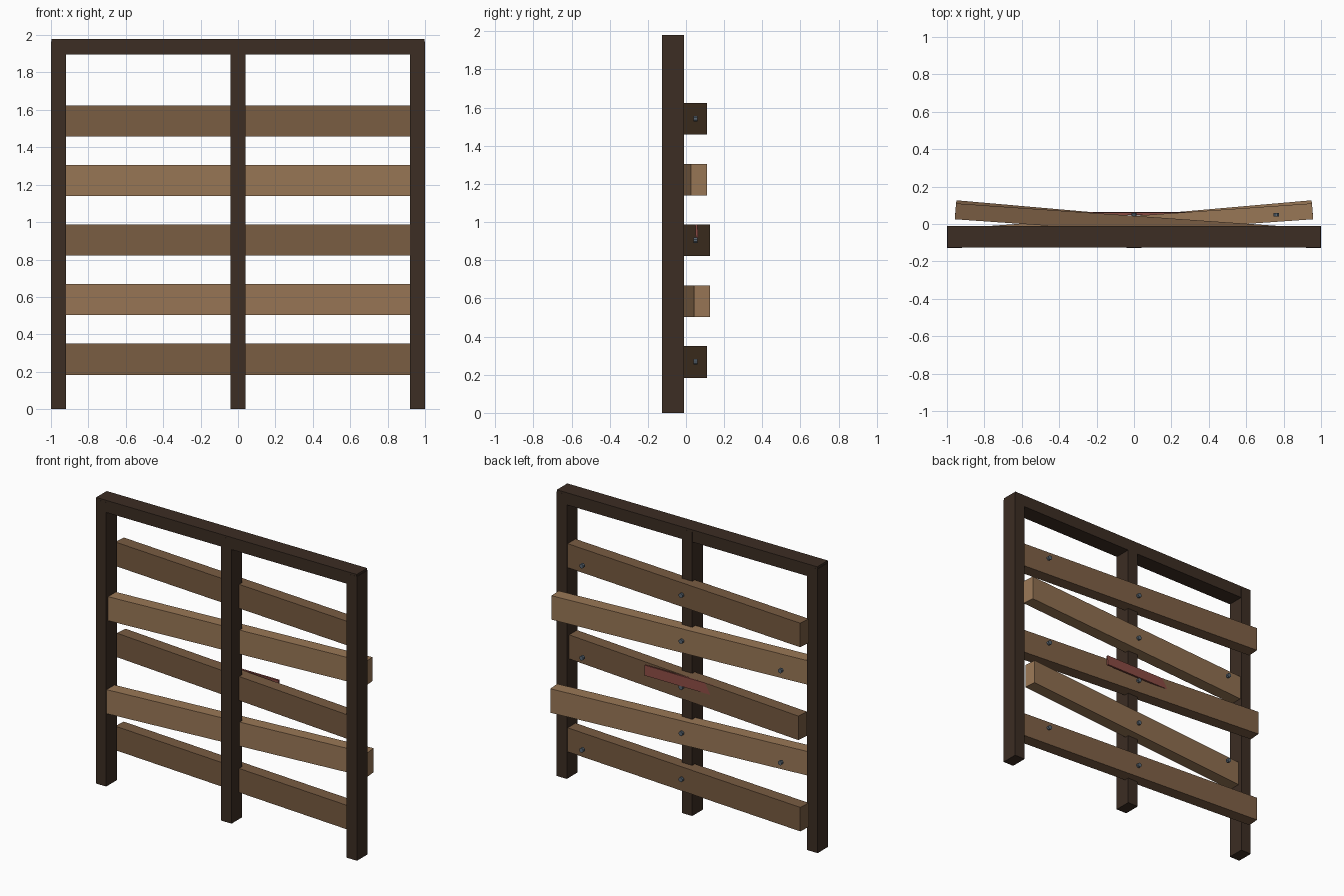
import bpy, math
from mathutils import Matrix

cube = bpy.data.objects.get("Cube")
if cube:
    bpy.data.objects.remove(cube, do_unlink=True)


def material(name, rgb):
    """Flat material from 0-255 sRGB values."""
    lin = [((c / 255 + 0.055) / 1.055) ** 2.4 for c in rgb] + [1.0]
    m = bpy.data.materials.new(name)
    m.use_nodes = True
    m.diffuse_color = lin
    bsdf = next(n for n in m.node_tree.nodes if n.type == 'BSDF_PRINCIPLED')
    bsdf.inputs["Base Color"].default_value = lin
    return m


FRAME = material("dark frame wood", (60, 45, 35))
BROWN = material("brown plank wood", (121, 92, 66))
TAN = material("tan plank wood", (153, 119, 86))
STEEL = material("steel", (90, 103, 115))
RED = material("faded red paint", (138, 75, 67))


def finish(name, mat, matrix):
    ob = bpy.context.object
    ob.name = ob.data.name = name
    ob.data.transform(matrix)
    ob.data.materials.append(mat)
    return ob


def box(name, mat, center, size, rot=(0, 0, 0)):
    bpy.ops.mesh.primitive_cube_add(size=1)
    m = Matrix.Translation(center)
    for angle, axis in zip(rot, "XYZ"):
        m = m @ Matrix.Rotation(math.radians(angle), 4, axis)
    return finish(name, mat, m @ Matrix.Diagonal((*size, 1)))


def bolt(name, x, z):
    bpy.ops.mesh.primitive_cylinder_add(vertices=8, radius=0.0155, depth=0.02)
    turn = Matrix.Rotation(math.pi / 2, 4, 'X') @ Matrix.Rotation(math.pi / 8, 4, 'Z')
    finish(name, STEEL, Matrix.Translation((x, 0.05, z)) @ turn)


# Frame: three posts and a top beam
FRAME_Y, FRAME_D = -0.069, 0.116
for name, x in (("right_post", -0.96), ("middle_post", 0), ("left_post", 0.96)):
    box(name, FRAME, (x, FRAME_Y, 0.983), (0.08, FRAME_D, 1.966))
box("top_beam", FRAME, (0, FRAME_Y, 1.938), (1.994, FRAME_D - 0.001, 0.084))

# Planks, tilted alternately about the middle post, each with two bolts
for i, tilt in enumerate((-4, 5, -5, 4, -4)):
    z = 0.267 + 0.3185 * i
    side = 1 if tilt < 0 else -1
    box(f"plank_{i + 1}", BROWN if tilt < 0 else TAN, (0, 0.001, z),
        (1.914, 0.085, 0.166), (0, 0, tilt))
    bolt(f"middle_bolt_{i + 1}", 0, z)
    bolt(f"end_bolt_{i + 1}", 0.76 * side, z)

# Thin red board on the back of the middle plank
box("red_board", RED, (0.01, 0.056, 0.952), (0.53, 0.012, 0.07), (3, 0, 0))
